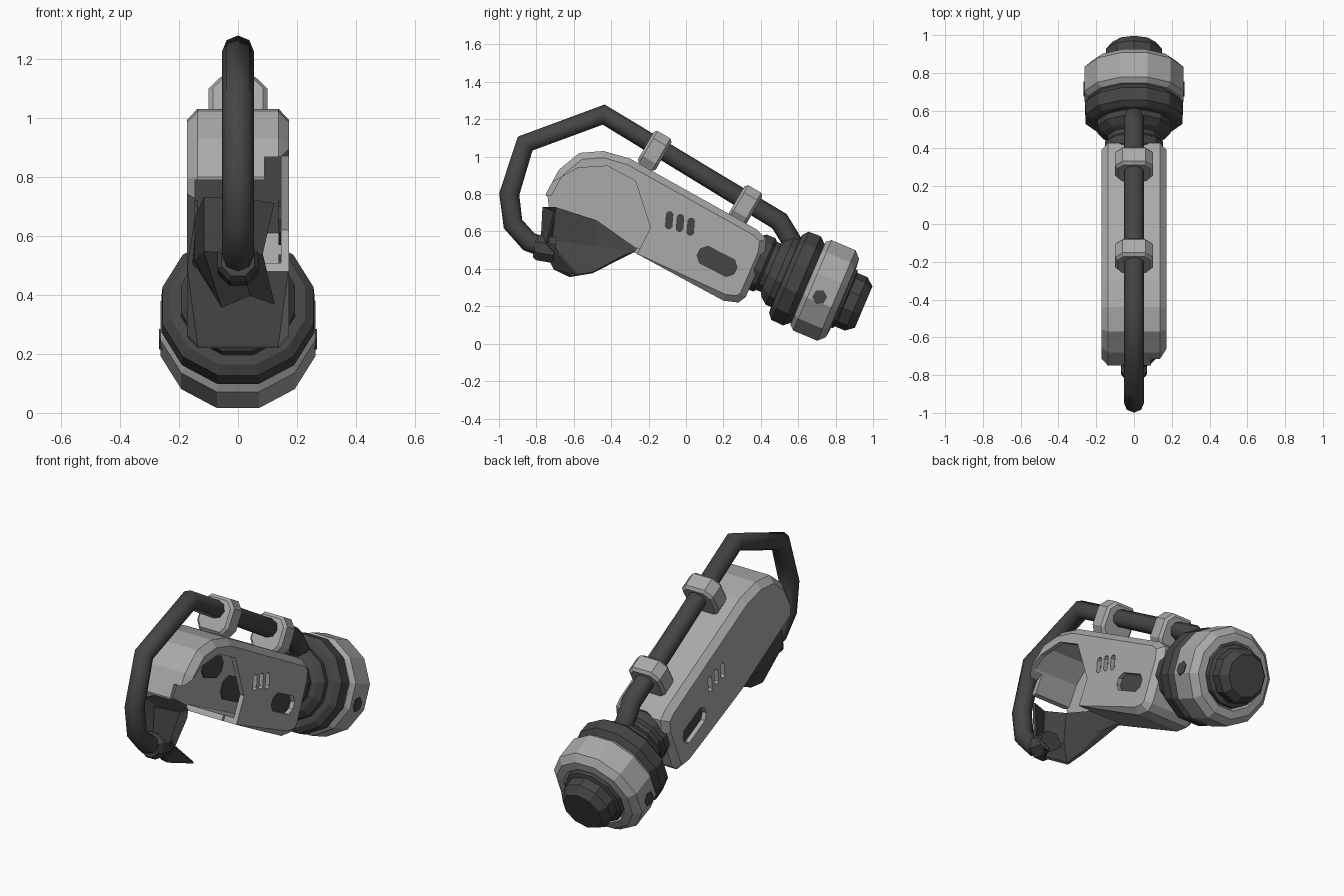
import bpy, bmesh, math
from mathutils import Vector

if "Cube" in bpy.data.objects:
    bpy.data.objects.remove(bpy.data.objects["Cube"])


def material(name, value):
    m = bpy.data.materials.new(name)
    m.use_nodes = True
    color = (value, value, value, 1)
    m.diffuse_color = color
    m.node_tree.nodes["Principled BSDF"].inputs["Base Color"].default_value = color
    return m


LIGHT = material("light grey", 0.40)
DARK = material("dark grey", 0.06)


def finish(name, bm, mat):
    bmesh.ops.recalc_face_normals(bm, faces=bm.faces[:])
    mesh = bpy.data.meshes.new(name)
    bm.to_mesh(mesh)
    bm.free()
    mesh.materials.append(mat)
    obj = bpy.data.objects.new(name, mesh)
    bpy.context.collection.objects.link(obj)
    return obj


def loft(name, rings, mat, bevel=0):
    """Skin a list of closed rings, cap both ends and optionally chamfer the caps."""
    bm = bmesh.new()
    rows = [[bm.verts.new(p) for p in ring] for ring in rings]
    n = len(rows[0])
    for a, b in zip(rows, rows[1:]):
        for i in range(n):
            bm.faces.new((a[i], a[(i + 1) % n], b[(i + 1) % n], b[i]))
    caps = [bm.faces.new(rows[0]), bm.faces.new(rows[-1])]
    if bevel:
        edges = [e for f in caps for e in f.edges]
        bmesh.ops.bevel(bm, geom=edges, offset=bevel, segments=1,
                        affect='EDGES', clamp_overlap=False)
    return finish(name, bm, mat)


def side_prism(name, outline, x0, x1, mat, bevel=0):
    return loft(name, [[(x, y, z) for y, z in outline] for x in (x0, x1)], mat, bevel)


def lathe(name, profile, center, slope, mat, sides=12):
    """Turn (distance, radius) pairs about an axis tilted down toward the back."""
    c, s = math.cos(math.radians(slope)), math.sin(math.radians(slope))
    rings = []
    for t, r in profile:
        mid = Vector((0, center[0] + c * t, center[1] - s * t))
        rings.append([])
        for i in range(sides):
            a = 2 * math.pi * (i + 0.5) / sides
            rings[-1].append(mid + r * (math.cos(a) * Vector((1, 0, 0)) +
                                        math.sin(a) * Vector((0, s, c))))
    return loft(name, rings, mat)


def pill(cy, cz, length, height, slope):
    """Rectangle outline with clipped corners, tilted in the side plane."""
    k = min(length, height) * 0.3
    l, h = length / 2, height / 2
    pts = [(l, h - k), (l - k, h), (k - l, h), (-l, h - k),
           (-l, k - h), (k - l, -h), (l - k, -h), (l, k - h)]
    c, s = math.cos(math.radians(slope)), math.sin(math.radians(slope))
    return [(cy + c * u + s * v, cz - s * u + c * v) for u, v in pts]


# Forearm housing: chamfered slab, hollowed and opened on one side
outline = [(-.74, .72), (-.75, .80), (-.68, .93), (-.57, 1.02), (-.44, 1.03), (-.30, .99),
           (.38, .61), (.43, .56), (.42, .48), (.32, .25), (.28, .22), (.20, .23), (-.28, .49)]
housing = side_prism("housing", outline, -.172, .172, LIGHT, 0.035)

cutters = [
    side_prism("cavity_cutter", [(-.85, .785), (-.72, .79), (-.66, .90), (-.56, .985), (-.45, 1.0),
                                 (-.31, .955), (.30, .61), (.22, .27), (-.26, .515),
                                 (-.34, .40), (-.85, .50)], -.145, .145, DARK),
    side_prism("opening_cutter", [(-.85, .84), (-.70, .87), (-.58, .94), (-.42, .95), (-.27, .87),
                                  (-.19, .62), (-.27, .46), (-.85, .45)], .09, .30, DARK),
]

# Vents and long window, cut through both walls and backed by dark plates
windows = [pill(-.09, .66, .034, .09, 5), pill(-.032, .645, .034, .09, 5),
           pill(.025, .625, .034, .09, 5), pill(.166, .44, .22, .10, 27)]
for w in windows:
    cutters.append(side_prism("window_cutter", w, -.30, .30, DARK))
for cutter in cutters:
    mod = housing.modifiers.new(cutter.name, 'BOOLEAN')
    mod.operation = 'DIFFERENCE'
    mod.solver = 'EXACT'
    mod.object = cutter
bpy.context.view_layer.update()
cut = bpy.data.meshes.new_from_object(
    housing.evaluated_get(bpy.context.evaluated_depsgraph_get()))
housing.modifiers.clear()
housing.data = cut
cut.materials.clear()
cut.materials.append(LIGHT)
for p in cut.polygons:
    p.material_index = 0
for cutter in cutters:
    bpy.data.objects.remove(cutter)
for side, label in ((-1, "right"), (1, "left")):
    side_prism("vent_backing_" + label, pill(-.032, .645, .19, .12, 20),
               side * .138, side * .146, DARK)
    side_prism("window_backing_" + label, pill(.166, .44, .25, .13, 27),
               side * .138, side * .146, DARK)

# Wrist: neck, dark collar, light ring and end plug on one axis
AXIS, TILT = (.74, .285), 23
lathe("wrist_neck", [(-.44, .13), (-.40, .16), (-.35, .16), (-.335, .145), (-.31, .145),
                     (-.295, .17), (-.26, .20), (-.20, .20)], AXIS, TILT, DARK)
lathe("wrist_collar", [(-.23, .19), (-.225, .235), (-.20, .265), (-.13, .268),
                       (-.10, .24), (-.08, .22)], AXIS, TILT, DARK)
lathe("wrist_ring", [(-.10, .22), (-.095, .25), (-.07, .272), (.07, .272), (.105, .235),
                     (.11, .19), (.09, .18)], AXIS, TILT, LIGHT)
lathe("end_seat", [(.08, .175), (.12, .175), (.13, .15)], AXIS, TILT, DARK)
lathe("end_plug", [(.10, .14), (.13, .155), (.185, .155), (.228, .12)], AXIS, TILT, DARK, 10)

# Hexagonal sockets on both sides of the ring
hexagon = [(.715 + .04 * math.cos(i * math.pi / 3), .25 + .04 * math.sin(i * math.pi / 3))
           for i in range(6)]
for side, label in ((-1, "right"), (1, "left")):
    side_prism("ring_socket_" + label, hexagon, side * .258, side * .267, DARK)

# Elbow guard: curved thin cup, rows run from back to front
guard_rows = [
    [(-.15, -.25, .50), (-.13, -.28, .49), (-.10, -.33, .47)],
    [(-.14, -.48, .66), (-.14, -.48, .52), (-.06, -.50, .38)],
    [(-.11, -.70, .73), (-.11, -.72, .55), (-.05, -.62, .36)],
    [(.00, -.76, .73), (.00, -.77, .54), (.04, -.70, .40)],
    [(.12, -.70, .71), (.08, -.74, .54), (.12, -.58, .37)],
]
bm = bmesh.new()
grid = [[bm.verts.new(p) for p in row] for row in guard_rows]
for a, b in zip(grid, grid[1:]):
    for i in range(2):
        bm.faces.new((a[i], a[i + 1], b[i + 1], b[i]))
guard = finish("elbow_guard", bm, DARK)
thick = guard.modifiers.new("thickness", 'SOLIDIFY')
thick.thickness = 0.015
thick.offset = 0

# Hose along the top, with its socket on the guard
curve = bpy.data.curves.new("hose", 'CURVE')
curve.dimensions = '3D'
curve.bevel_depth = 0.054
curve.bevel_resolution = 2
curve.use_fill_caps = True
path = [(-.74, .51), (-.84, .545), (-.925, .64), (-.945, .80), (-.86, 1.07),
        (-.44, 1.225), (.50, .655), (.57, .54), (.58, .46)]
spline = curve.splines.new('POLY')
spline.points.add(len(path) - 1)
for point, (y, z) in zip(spline.points, path):
    point.co = (0, y, z, 1)
curve.materials.append(DARK)
hose = bpy.data.objects.new("hose", curve)
bpy.context.collection.objects.link(hose)
lathe("hose_socket", [(-.05, .06), (-.03, .075), (.06, .075)], (-.76, .51), 10, DARK, 8)

# Clamps holding the hose to the housing
for name, y, z in (("front_clamp", -.165, 1.035), ("back_clamp", .32, .745)):
    c, s = math.cos(math.radians(30)), math.sin(math.radians(30))
    shape = [(.06, .095), (.10, .05), (.10, -.06), (.07, -.105)]
    shape += [(-x, v) for x, v in reversed(shape)]
    rings = [[(x, y + c * u + s * v, z - s * u + c * v) for x, v in shape]
             for u in (-.055, .055)]
    loft(name, rings, LIGHT, 0.015)
